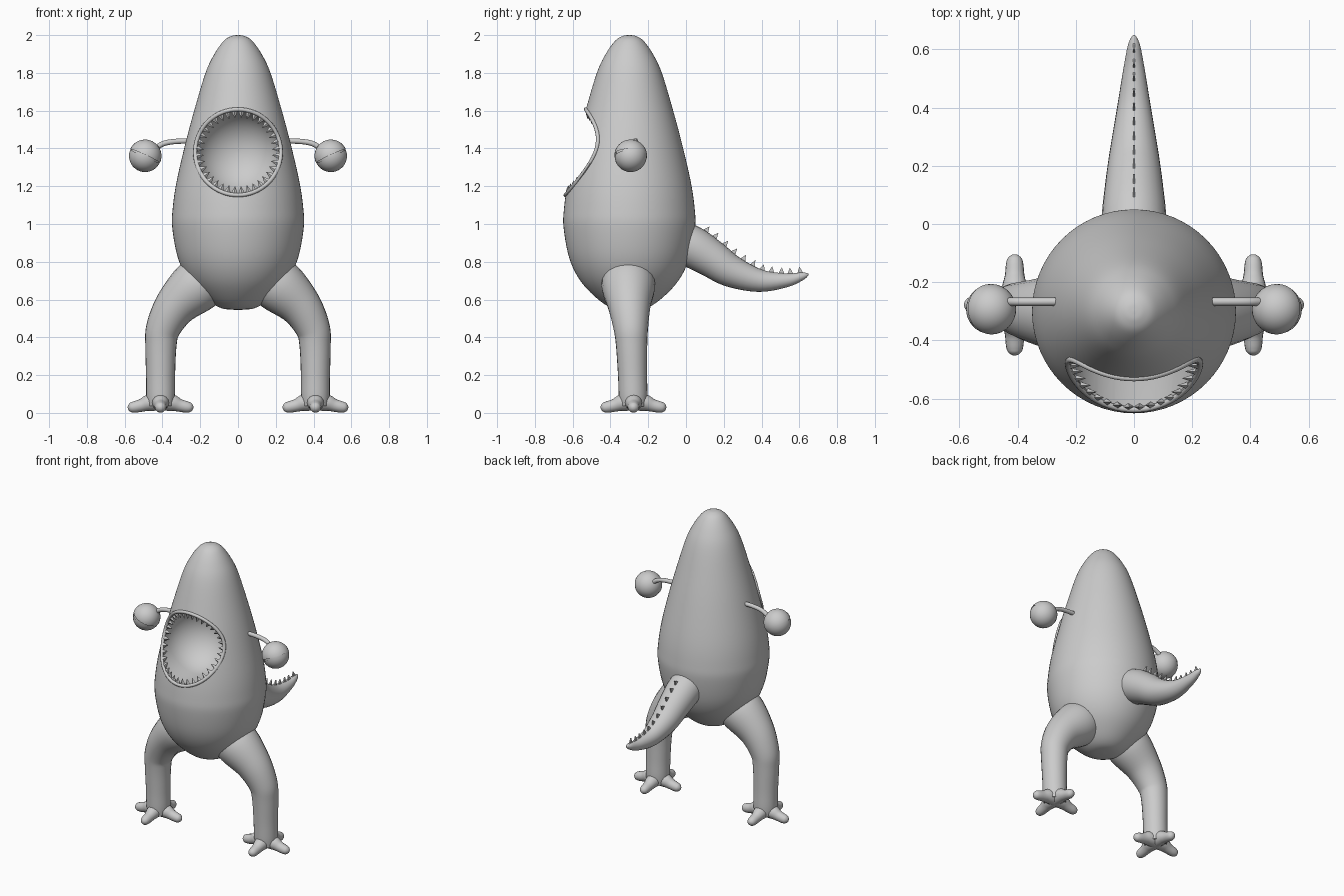
import bpy, bmesh, math
from mathutils import Vector, Matrix

if "Cube" in bpy.data.objects:
    bpy.data.objects.remove(bpy.data.objects["Cube"])

grey = bpy.data.materials.new("plain grey")
grey.diffuse_color = (0.6, 0.6, 0.6, 1)
grey.use_nodes = True
grey.node_tree.nodes["Principled BSDF"].inputs["Base Color"].default_value = grey.diffuse_color
CY = -0.3                      # body axis in y
MZ, MR = 1.38, 0.225           # mouth centre height and radius


def finish(name, bm, angle=40):
    bmesh.ops.recalc_face_normals(bm, faces=bm.faces)
    me = bpy.data.meshes.new(name)
    bm.to_mesh(me)
    bm.free()
    ob = bpy.data.objects.new(name, me)
    bpy.context.collection.objects.link(ob)
    me.materials.append(grey)
    if angle:
        smooth(ob, angle)
    return ob


def smooth(ob, angle):
    bpy.ops.object.select_all(action='DESELECT')
    ob.select_set(True)
    bpy.context.view_layer.objects.active = ob
    bpy.ops.object.shade_smooth_by_angle(angle=math.radians(angle))


def spline(pts, n=5):
    """Catmull-Rom samples through tuples of any size."""
    p = [Vector(q) for q in pts]
    p = [p[0]] + p + [p[-1]]
    out = []
    for i in range(1, len(p) - 2):
        a, b, c, d = p[i - 1:i + 3]
        for k in range(n):
            t = k / n
            out.append(0.5 * (2 * b + (c - a) * t + (2 * a - 5 * b + 4 * c - d) * t * t
                              + (3 * b - a - 3 * c + d) * t ** 3))
    return out + [p[-1]]


def skin(bm, rings):
    """Bridge rings of points and cap both ends."""
    vs = [[bm.verts.new(c) for c in r] for r in rings]
    n = len(vs[0])
    for a, b in zip(vs, vs[1:]):
        for i in range(n):
            j = (i + 1) % n
            bm.faces.new((a[i], a[j], b[j], b[i]))
    bm.faces.new(vs[0])
    bm.faces.new(vs[-1])


def tube(bm, pts, ref, sides=24, n=5):
    """Tapered tube through (x, y, z, radius) points."""
    s = spline(pts, n)
    ref = Vector(ref)
    rings = []
    for i, q in enumerate(s):
        t = (s[min(i + 1, len(s) - 1)] - s[max(i - 1, 0)]).to_3d().normalized()
        v = t.cross(ref).normalized()
        u = v.cross(t)
        r = max(q[3], 0.002)
        rings.append([q.to_3d() + r * (u * math.cos(a) + v * math.sin(a))
                      for a in (2 * math.pi * k / sides for k in range(sides))])
    skin(bm, rings)


# Body: revolved egg profile (radius, height)
profile = spline([(0.004, 0.545), (0.09, 0.555), (0.17, 0.605), (0.26, 0.70), (0.318, 0.82),
                  (0.348, 0.98), (0.346, 1.08), (0.326, 1.22), (0.28, 1.42), (0.232, 1.60),
                  (0.172, 1.80), (0.125, 1.90), (0.075, 1.97), (0.035, 1.995), (0.004, 2.0)])
ANG = [2 * math.pi * k / 64 for k in range(64)]
bm = bmesh.new()
skin(bm, [[(r * math.cos(a), CY + r * math.sin(a), z) for a in ANG] for r, z in profile])
body = finish("body", bm, None)


def body_radius(z):
    for (r0, z0), (r1, z1) in zip(profile, profile[1:]):
        if z0 <= z <= z1:
            return r0 + (r1 - r0) * (z - z0) / (z1 - z0)


def rim(a, r=MR):
    x, z = r * math.cos(a), MZ + r * math.sin(a)
    return Vector((x, CY - math.sqrt(body_radius(z) ** 2 - x * x), z))


# Mouth cavity: round bore with a domed back, cut from the body
bore = [(MR, -0.9), (MR, -0.45)] + [
    (MR * math.cos(t), -0.45 + 0.22 * math.sin(t)) for t in (math.pi / 2 * k / 10.3 for k in range(1, 11))]
bm = bmesh.new()
skin(bm, [[(r * math.cos(a), y, MZ + r * math.sin(a)) for a in ANG] for r, y in bore])
cutter = finish("mouth_cutter", bm, None)
cutter.hide_render = True
mod = body.modifiers.new("mouth", 'BOOLEAN')
mod.object = cutter
mod.operation = 'DIFFERENCE'
mod.solver = 'EXACT'
bpy.context.view_layer.objects.active = body
bpy.ops.object.modifier_apply(modifier=mod.name)
bpy.data.objects.remove(cutter)
smooth(body, 35)

# Lip: rounded bead around the mouth opening
bm = bmesh.new()
rings = []
for a in ANG:
    c, out = rim(a, MR + 0.002), Vector((math.cos(a), 0, math.sin(a)))
    rings.append([c + 0.011 * (out * math.cos(t) + Vector((0, 1, 0)) * math.sin(t))
                  for t in (2 * math.pi * k / 10 for k in range(10))])
vs = [[bm.verts.new(c) for c in r] for r in rings]
for i in range(64):
    a, b = vs[i], vs[(i + 1) % 64]
    for k in range(10):
        m = (k + 1) % 10
        bm.faces.new((a[k], a[m], b[m], b[k]))
finish("lip", bm)

# Teeth: small pyramids pointing into the mouth
bm = bmesh.new()
for i in range(36):
    a = 2 * math.pi * (i + 0.5) / 36
    inward = Vector((-math.cos(a), 0, -math.sin(a)))
    side = Vector((-math.sin(a), 0, math.cos(a)))
    base = rim(a, MR - 0.003) + Vector((0, 0.008, 0))
    tip = bm.verts.new(base + inward * 0.042)
    q = [bm.verts.new(base + side * 0.019 * u + Vector((0, 0.012 * v, 0)))
         for u, v in ((1, 0), (0, 1), (-1, 0), (0, -1))]
    bm.faces.new(q)
    for k in range(4):
        bm.faces.new((q[k], q[(k + 1) % 4], tip))
finish("teeth", bm, None)

# Tail
tail = [(0, -0.12, 0.94, 0.11), (0, 0.02, 0.885, 0.111), (0, 0.13, 0.82, 0.10),
        (0, 0.24, 0.75, 0.085), (0, 0.39, 0.70, 0.06), (0, 0.53, 0.702, 0.037),
        (0, 0.61, 0.722, 0.022), (0, 0.64, 0.732, 0.010), (0, 0.648, 0.735, 0.002)]
bm = bmesh.new()
tube(bm, tail, (1, 0, 0))
finish("tail", bm, 60)

# Tail spikes: thin triangular plates along the top
bm = bmesh.new()
path = spline(tail, 20)
for i in range(11):
    y = 0.10 + 0.05 * i

    def top(k):
        t = (path[k + 1] - path[k - 1]).to_3d().normalized()
        nrm = Vector((0, -t.z, t.y))
        return path[k].to_3d() + nrm * path[k][3], t, nrm
    k = min(range(1, len(path) - 1), key=lambda j: abs(top(j)[0].y - y))
    p, t, nrm = top(k)
    tri = [p - t * 0.02 - nrm * 0.012, p + t * 0.02 - nrm * 0.012, p + nrm * 0.03 + t * 0.008]
    l, r = [[bm.verts.new(c + Vector((x, 0, 0))) for c in tri] for x in (-0.004, 0.004)]
    bm.faces.new(l)
    bm.faces.new(r)
    for j in range(3):
        m = (j + 1) % 3
        bm.faces.new((l[j], l[m], r[m], r[j]))
finish("tail_spikes", bm, None)

for s, tag in ((-1, "left"), (1, "right")):
    # Leg: tapered tube from hip over the knee to the ankle
    bm = bmesh.new()
    tube(bm, [(s * 0.12, -0.305, 0.74, 0.13), (s * 0.22, -0.305, 0.67, 0.142),
              (s * 0.33, -0.30, 0.565, 0.113), (s * 0.395, -0.292, 0.45, 0.092),
              (s * 0.408, -0.288, 0.36, 0.083), (s * 0.41, -0.283, 0.20, 0.077),
              (s * 0.41, -0.28, 0.09, 0.076), (s * 0.41, -0.28, 0.035, 0.070)], (0, 1, 0))
    finish(tag + "_leg", bm, 50)

    # Foot: four rounded toes in a cross
    bm = bmesh.new()
    for dx, dy in ((1, 0), (-1, 0), (0, 1), (0, -1)):
        tube(bm, [(s * 0.41 + dx * d, -0.278 + dy * d, z, r) for d, z, r in (
            (0, 0.062, 0.05), (0.06, 0.054, 0.044), (0.10, 0.04, 0.034), (0.14, 0.031, 0.030),
            (0.16, 0.030, 0.024), (0.171, 0.030, 0.012), (0.174, 0.030, 0.002))],
            (-dy, dx, 0), 16, 4)
    finish(tag + "_foot", bm, 60)

    # Eye stalk
    bm = bmesh.new()
    tube(bm, [(s * x, -0.267, z, 0.014) for x, z in (
        (0.24, 1.44), (0.32, 1.438), (0.38, 1.43), (0.42, 1.412), (0.47, 1.37))], (0, 1, 0), 12)
    finish(tag + "_eye_stalk", bm)

    # Eyeball and two lids leaving a slanted slit at the front
    centre = Matrix.Translation((s * 0.492, -0.293, 1.36))
    bm = bmesh.new()
    bmesh.ops.create_uvsphere(bm, u_segments=32, v_segments=16, radius=0.079, matrix=centre)
    finish(tag + "_eyeball", bm)
    for up, part, rad in ((1, "upper", 0.087), (-1, "lower", 0.085)):
        bm = bmesh.new()
        bmesh.ops.create_uvsphere(bm, u_segments=32, v_segments=20, radius=rad)
        bmesh.ops.bisect_plane(bm, geom=bm.verts[:] + bm.edges[:] + bm.faces[:], plane_co=(0, 0, 0),
                               plane_no=(0, 0.07, up), clear_inner=True)
        bm.transform(centre @ Matrix.Rotation(-s * math.radians(25), 4, 'Y'))
        finish(tag + "_" + part + "_eyelid", bm)
